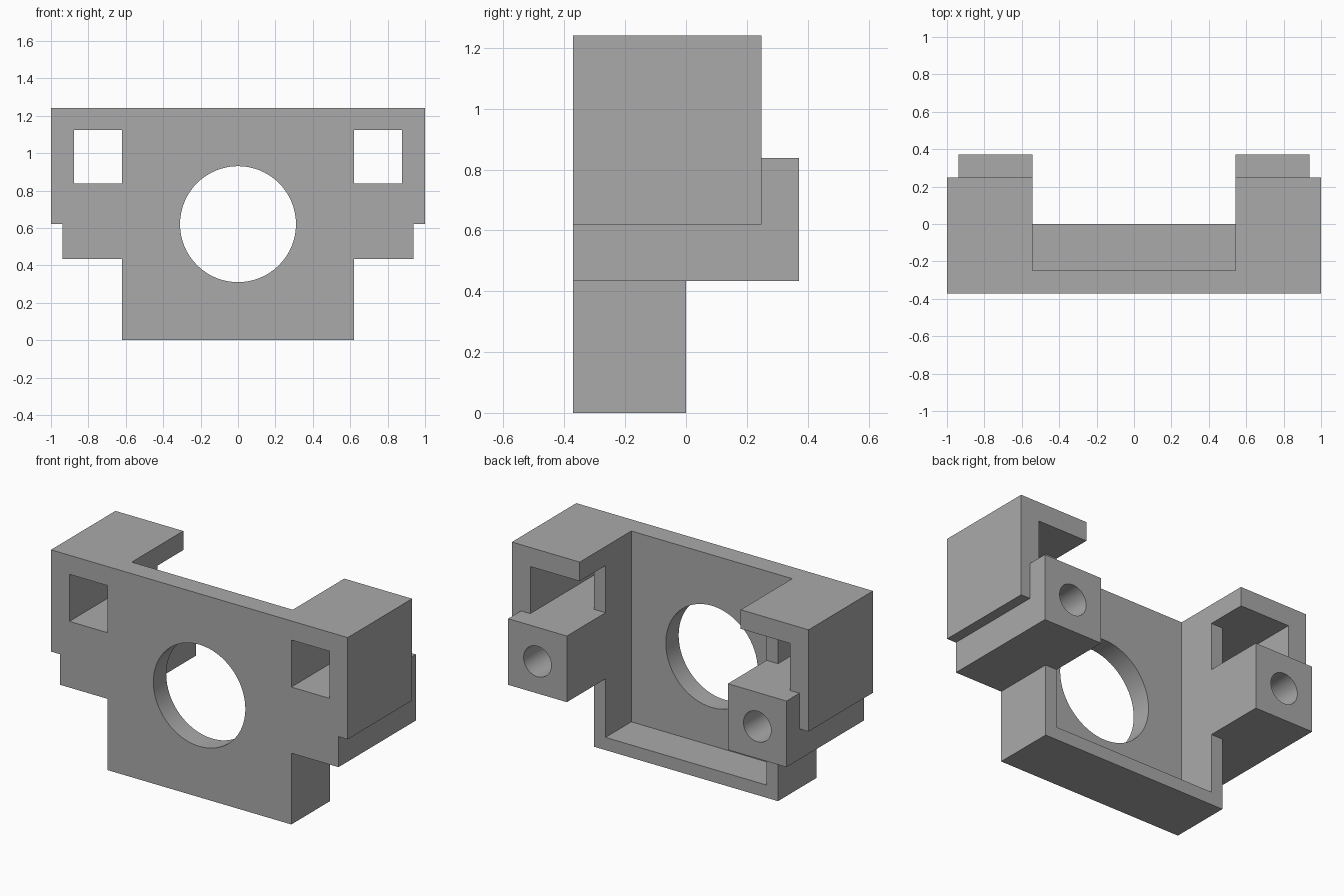
import bpy, bmesh, math
from mathutils import Matrix, Vector

if "Cube" in bpy.data.objects:
    bpy.data.objects.remove(bpy.data.objects["Cube"], do_unlink=True)

U = 2 / 64.5  # design unit: the part is 64.5 units wide

grey = bpy.data.materials.new("plain grey")
grey.use_nodes = True
grey.diffuse_color = (0.4, 0.4, 0.4, 1)
grey.node_tree.nodes["Principled BSDF"].inputs["Base Color"].default_value = (0.4, 0.4, 0.4, 1)


def finish(name, bm):
    bmesh.ops.scale(bm, vec=(U, U, U), verts=bm.verts)
    bmesh.ops.recalc_face_normals(bm, faces=bm.faces)
    mesh = bpy.data.meshes.new(name)
    bm.to_mesh(mesh)
    bm.free()
    mesh.materials.append(grey)
    ob = bpy.data.objects.new(name, mesh)
    bpy.context.collection.objects.link(ob)
    return ob


def box(name, x, y, z):
    bm = bmesh.new()
    size = Vector((x[1] - x[0], y[1] - y[0], z[1] - z[0]))
    mid = Vector((sum(x), sum(y), sum(z))) / 2
    bmesh.ops.create_cube(bm, size=1, matrix=Matrix.Translation(mid) @ Matrix.Diagonal(size).to_4x4())
    return finish(name, bm)


def bore(name, x, z, radius, y):
    bm = bmesh.new()
    place = Matrix.Translation((x, sum(y) / 2, z)) @ Matrix.Rotation(math.pi / 2, 4, "X")
    bmesh.ops.create_cone(bm, cap_ends=True, segments=64, radius1=radius, radius2=radius,
                          depth=y[1] - y[0], matrix=place)
    return finish(name, bm)


# Stepped outline of the bracket, mirrored and extruded front to back
half = [(20, 0), (20, 14), (30.25, 14), (30.25, 20), (32.25, 20), (32.25, 40)]
outline = half + [(-x, z) for x, z in reversed(half)]
bm = bmesh.new()
face = bm.faces.new([bm.verts.new((x, -12, z)) for x, z in outline])
ext = bmesh.ops.extrude_face_region(bm, geom=[face])
bmesh.ops.translate(bm, vec=(0, 24, 0), verts=[v for v in ext["geom"] if isinstance(v, bmesh.types.BMVert)])
body = finish("mounting_bracket", bm)

# Central pocket, space behind the lower tray, space behind the upper arms, main bore
cutters = [
    box("pocket_cutter", (-17.5, 17.5), (-8, 14), (2.5, 42)),
    box("lower_back_cutter", (-40, 40), (0, 14), (-2, 14)),
    box("upper_back_cutter", (-40, 40), (8, 14), (27, 42)),
    bore("main_bore_cutter", 0, 20, 10, (-14, -6)),
]

# Each arm: square window, side opening, lug shoulder and blind screw hole
for s in (-1, 1):
    def span(a, b):
        return tuple(sorted((s * a, s * b)))
    cutters += [
        box("window_cutter", span(20, 28.25), (-14, 14), (27, 36.25)),
        box("side_opening_cutter", span(15, 28.25), (0, 14), (27, 36.25)),
        box("shoulder_cutter", span(30.25, 40), (8, 14), (10, 42)),
        bore("screw_hole_cutter", s * 23.9, 20.3, 3, (-8, 14)),
    ]

# Apply the cuts in turn, then discard the cutters
bpy.ops.object.select_all(action="DESELECT")
bpy.context.view_layer.objects.active = body
body.select_set(True)
for cutter in cutters:
    cutter.hide_render = True
    mod = body.modifiers.new(cutter.name, "BOOLEAN")
    mod.operation = "DIFFERENCE"
    mod.solver = "EXACT"
    mod.object = cutter
    bpy.ops.object.modifier_apply(modifier=mod.name)
    bpy.data.objects.remove(cutter, do_unlink=True)

bpy.ops.object.shade_smooth_by_angle(angle=math.radians(30))
